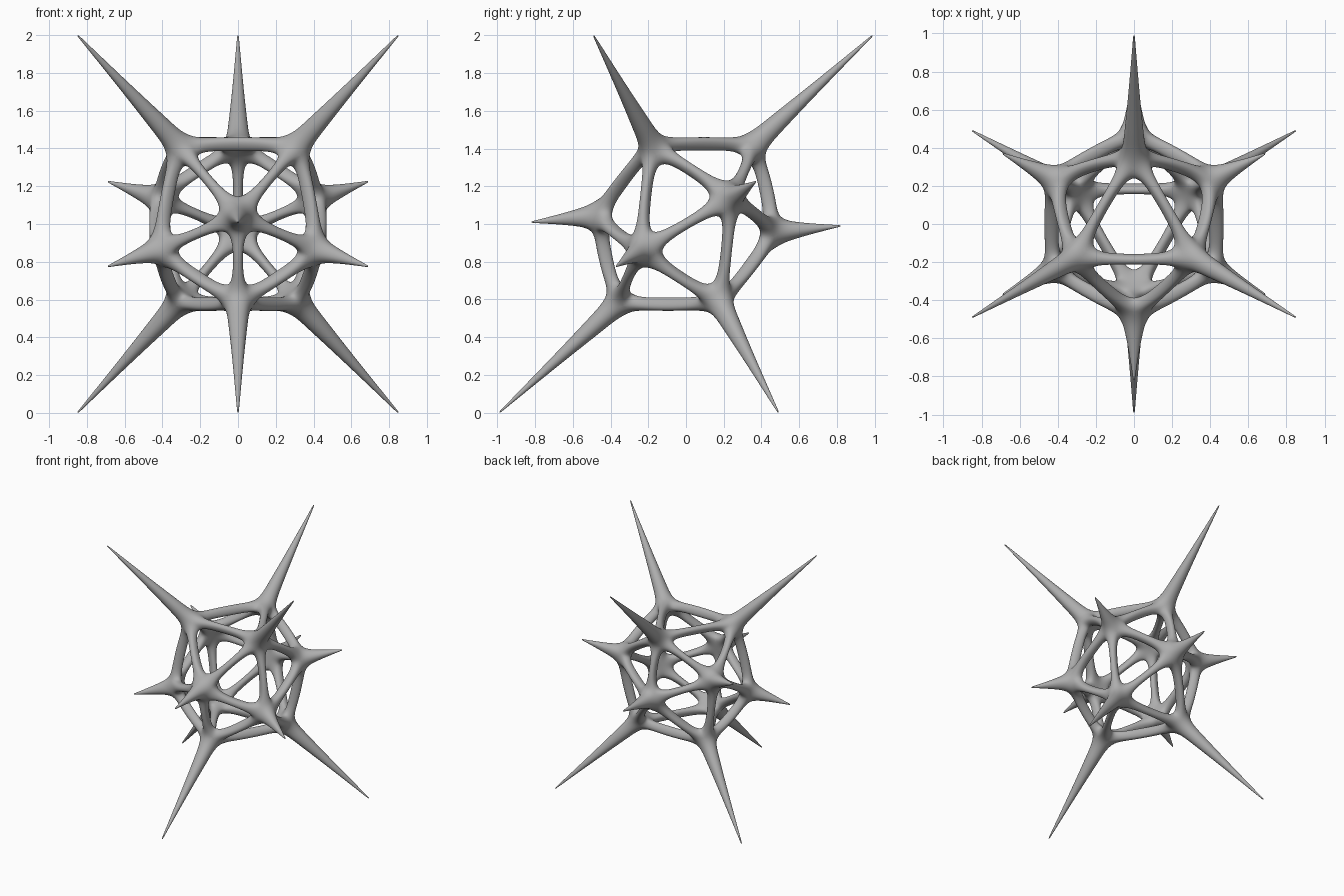
import bpy, bmesh
from mathutils import Vector

cube = bpy.data.objects.get("Cube")
if cube:
    bpy.data.objects.remove(cube)

CENTRE = Vector((0, 0, 1))
SHELL = 0.041      # half thickness of the bars, inwards and outwards
BAR = 0.03         # half width of the bars
CORNER = 0.10      # distance of a hole corner from its node

# Nodes and spike tips: one half, then mirrored in x and through the centre
half = [((0.33, -0.19, 0.435), (0.85, -0.49, 1.0)),
        ((-0.33, -0.19, 0.435), (-0.85, -0.49, 1.0)),
        ((0, 0.38, 0.435), (0, 0.99, 1.0)),
        ((0.44, 0.25, 0.145), (0.69, 0.37, 0.225)),
        ((-0.44, 0.25, 0.145), (-0.69, 0.37, 0.225)),
        ((0, -0.49, 0.045), (0, -0.82, 0.01))]
pairs = [(Vector(n) * s, Vector(t) * s) for s in (1, -1) for n, t in half]
nodes = [n for n, t in pairs]
tips = [t for n, t in pairs]

# Twenty triangles between the nodes
hull = bmesh.new()
hull_verts = [hull.verts.new(n) for n in nodes]
hull.verts.index_update()
bmesh.ops.convex_hull(hull, input=hull_verts)
hull.faces.ensure_lookup_table()
hull.faces.index_update()
triangles = [[v.index for v in f.verts] for f in hull.faces]
hull.free()

bm = bmesh.new()
outer, inner = {}, {}


def add_pair(key, p):
    """Add an outer and an inner vertex around a point of the frame."""
    d = p.normalized() * SHELL
    outer[key] = bm.verts.new(p + d + CENTRE)
    inner[key] = bm.verts.new(p - d + CENTRE)


def side(f, a, b):
    """Keys along one side of a hole, from node a to node b."""
    return [(f, a), (f, a, b), (f, b, a), (f, b)]


# Hole rims and walls
for f, tri in enumerate(triangles):
    mid = sum((nodes[i] for i in tri), Vector()) / 3
    for a in tri:
        add_pair((f, a), nodes[a] + (mid - nodes[a]).normalized() * CORNER)
        for b in tri:
            if a != b:
                along = nodes[b] - nodes[a]
                foot = nodes[a] + along * 0.36
                across = (mid - nodes[a]) - (mid - nodes[a]).project(along)
                add_pair((f, a, b), foot + across.normalized() * BAR)
    for a, b in zip(tri, tri[1:] + tri[:1]):
        keys = side(f, a, b)
        for k, m in zip(keys, keys[1:]):
            bm.faces.new((outer[k], outer[m], inner[m], inner[k]))

# Outer and inner surfaces of the bars
for a in range(12):
    for b in range(a + 1, 12):
        shared = [f for f, t in enumerate(triangles) if a in t and b in t]
        if len(shared) == 2:
            left, right = (side(f, a, b) for f in shared)
            for i in range(3):
                for skin in (outer, inner):
                    bm.faces.new((skin[left[i]], skin[left[i + 1]],
                                  skin[right[i + 1]], skin[right[i]]))

# Node caps inside, tapering spikes outside
for a in range(12):
    ring = [f for f, t in enumerate(triangles) if a in t][:1]
    while len(ring) < 5:
        ring.append(next(f for f, t in enumerate(triangles)
                         if a in t and f not in ring
                         and len(set(t) & set(triangles[ring[-1]])) == 2))
    bm.faces.new([inner[(f, a)] for f in ring])
    loop = [outer[(f, a)] for f in ring]
    base = sum((v.co for v in loop), Vector()) / 5
    axis = tips[a] + CENTRE - base
    offsets = [v.co - base for v in loop]
    offsets = [(o - o.project(axis)).normalized() for o in offsets]
    if axis.length > 0.5:
        rings = [(0.16, 0.068), (0.45, 0.042), (0.97, 0.007), (1, 0.005)]
    else:
        rings = [(0.28, 0.058), (0.6, 0.032), (0.95, 0.008), (1, 0.005)]
    for height, radius in rings:
        new = [bm.verts.new(base + axis * height + o * radius) for o in offsets]
        for i in range(5):
            j = (i + 1) % 5
            bm.faces.new((loop[i], loop[j], new[j], new[i]))
        loop = new
    bm.faces.new(loop)

bmesh.ops.recalc_face_normals(bm, faces=bm.faces)
for face in bm.faces:
    face.smooth = True
mesh = bpy.data.meshes.new("spiked_frame")
bm.to_mesh(mesh)
bm.free()
frame = bpy.data.objects.new("spiked_frame", mesh)
bpy.context.collection.objects.link(frame)
smooth = frame.modifiers.new("Smooth", 'SUBSURF')
smooth.levels = smooth.render_levels = 3

# Plain grey
grey = bpy.data.materials.new("grey")
grey.use_nodes = True
colour = (0.42, 0.42, 0.42, 1)
grey.diffuse_color = colour
grey.node_tree.nodes["Principled BSDF"].inputs["Base Color"].default_value = colour
mesh.materials.append(grey)
